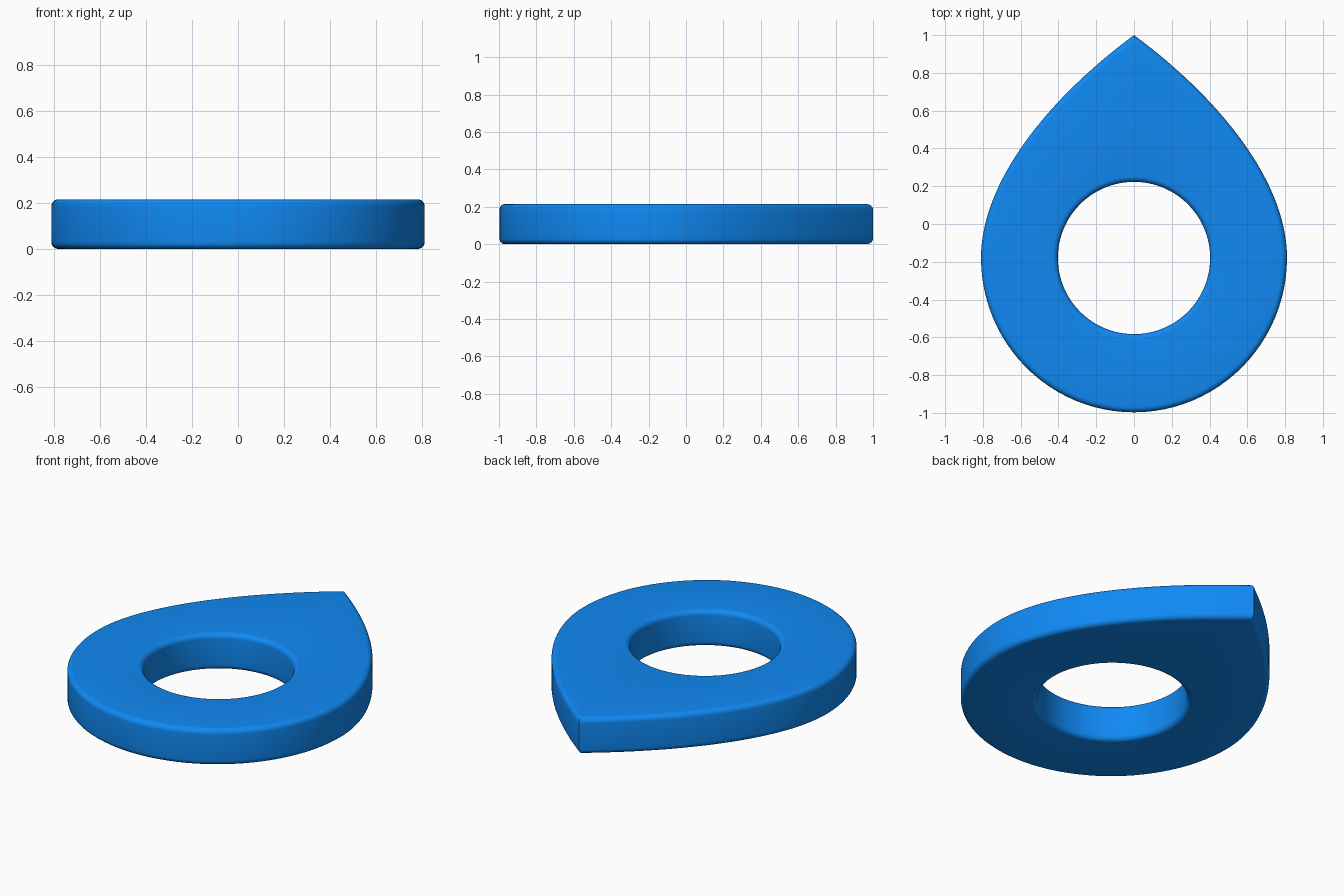
import bpy, bmesh, math
from mathutils import Vector
from mathutils.geometry import interpolate_bezier

if "Cube" in bpy.data.objects:
    bpy.data.objects.remove(bpy.data.objects["Cube"])

CENTRE = Vector((0, -0.18))
HOLE_R, HEIGHT, ROUND = 0.403, 0.215, 0.03

# Teardrop outline, counter-clockwise: curved side to the tip, mirrored side, round base
side = [p.to_2d() for p in interpolate_bezier(
    Vector((0.81, -0.18, 0)), Vector((0.81, 0.22, 0)),
    Vector((0.46, 0.66, 0)), Vector((0, 1, 0)), 33)]
mirrored = [Vector((-p.x, p.y)) for p in reversed(side[:-1])]
base = [CENTRE + Vector((0.81 * math.cos(a), 0.817 * math.sin(a)))
        for a in (math.pi * (1 + i / 48) for i in range(1, 48))]
outline = side + mirrored + base
n = len(outline)


def mitre(i):
    """Outward offset direction at an outline point, mitred at the tip."""
    p, q, r = outline[i - 1], outline[i], outline[(i + 1) % n]
    a, b = (q - p).normalized(), (r - q).normalized()
    a, b = Vector((a.y, -a.x)), Vector((b.y, -b.x))
    return (a + b) / (1 + a.dot(b))


def rounded(z_mid, start):
    """Quarter round as (inset, height) pairs."""
    return [(ROUND * (1 - math.cos(a)), z_mid + ROUND * math.sin(a))
            for a in (math.radians(start + 90 * k / 6) for k in range(7))]


# Wall section: bottom round then top round
wall = rounded(ROUND, -90) + rounded(HEIGHT - ROUND, 0)

# Sweep the closed section around the teardrop, outer wall then hole wall
bm = bmesh.new()
rings = []
for i, p in enumerate(outline):
    m, d = mitre(i), (p - CENTRE).normalized()
    pts = [(*(p - m * inset), z) for inset, z in wall]
    pts += [(*(CENTRE + d * (HOLE_R + inset - 0.0)), z) for inset, z in reversed(wall)]
    rings.append([bm.verts.new(c) for c in pts])
k = len(rings[0])
for i in range(n):
    a, b = rings[i], rings[(i + 1) % n]
    for j in range(k):
        bm.faces.new((a[j], b[j], b[(j + 1) % k], a[(j + 1) % k]))
bmesh.ops.recalc_face_normals(bm, faces=bm.faces)

mesh = bpy.data.meshes.new("pin_plate")
bm.to_mesh(mesh)
bm.free()
plate = bpy.data.objects.new("pin_plate", mesh)
bpy.context.collection.objects.link(plate)

# Blue finish and smooth shading
blue = bpy.data.materials.new("blue")
blue.diffuse_color = (0.005, 0.25, 0.9, 1)
blue.use_nodes = True
blue.node_tree.nodes["Principled BSDF"].inputs["Base Color"].default_value = blue.diffuse_color
mesh.materials.append(blue)
bpy.context.view_layer.objects.active = plate
plate.select_set(True)
bpy.ops.object.shade_smooth_by_angle(angle=math.radians(30))
